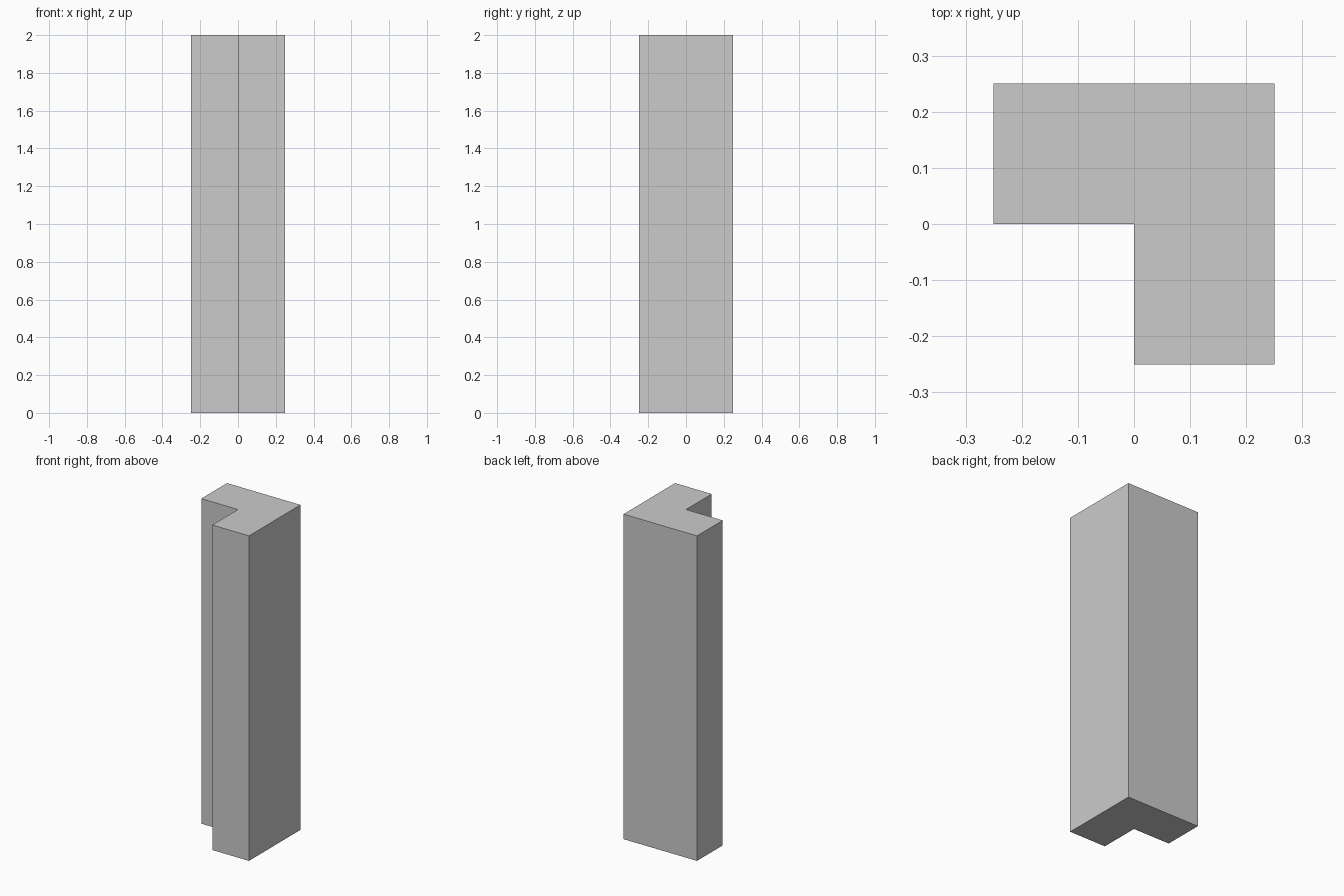
import bpy
import bmesh

if "Cube" in bpy.data.objects:
    bpy.data.objects.remove(bpy.data.objects["Cube"])

HALF, HEIGHT = 0.25, 2.0

# L-shaped footprint, with the front-left quarter left open
profile = [(-HALF, 0), (0, 0), (0, -HALF), (HALF, -HALF), (HALF, HALF), (-HALF, HALF)]

# Extrude the footprint into a straight corner pillar
bm = bmesh.new()
base = bm.faces.new([bm.verts.new((x, y, 0)) for x, y in profile])
result = bmesh.ops.extrude_face_region(bm, geom=[base], use_keep_orig=True)
top = [v for v in result["geom"] if isinstance(v, bmesh.types.BMVert)]
bmesh.ops.translate(bm, verts=top, vec=(0, 0, HEIGHT))
bmesh.ops.recalc_face_normals(bm, faces=bm.faces[:])

mesh = bpy.data.meshes.new("corner_pillar")
bm.to_mesh(mesh)
bm.free()
bpy.context.collection.objects.link(bpy.data.objects.new("corner_pillar", mesh))
